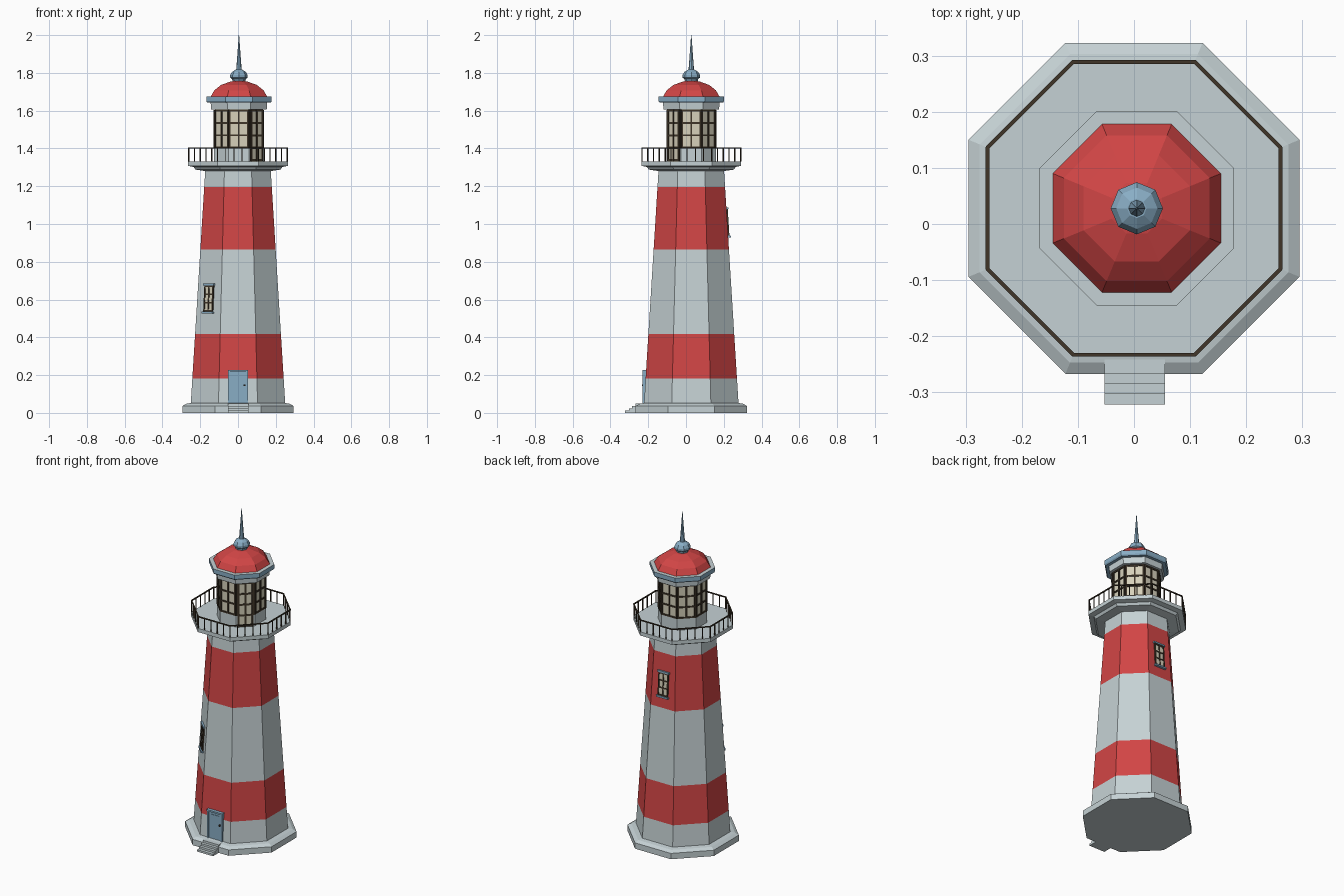
import bpy, bmesh, math
from mathutils import Matrix, Vector

if "Cube" in bpy.data.objects:
    bpy.data.objects.remove(bpy.data.objects["Cube"])

CY = 0.028                     # tower axis lies slightly behind the origin (steps in front)
TAN = math.tan(math.pi / 8)
BOT, TOP, Z0, Z1 = 0.250, 0.173, 0.05, 1.29   # tower taper


def material(name, col):
    m = bpy.data.materials.new(name)
    m.diffuse_color = (*col, 1)
    m.use_nodes = True
    m.node_tree.nodes["Principled BSDF"].inputs["Base Color"].default_value = m.diffuse_color
    return m


GREY = material("pale grey stone", (0.56, 0.64, 0.66))
RED = material("red paint", (0.64, 0.06, 0.06))
BLUE = material("blue grey metal", (0.25, 0.42, 0.56))
CREAM = material("cream glass", (0.68, 0.64, 0.50))
BROWN = material("dark brown frame", (0.05, 0.036, 0.022))
MATS = [GREY, RED, BLUE, CREAM, BROWN]


def finish(name, bm):
    bmesh.ops.recalc_face_normals(bm, faces=bm.faces)
    me = bpy.data.meshes.new(name)
    bm.to_mesh(me)
    bm.free()
    for m in MATS:
        me.materials.append(m)
    ob = bpy.data.objects.new(name, me)
    bpy.context.collection.objects.link(ob)
    return ob


def octagon(name, profile, rule, cx=0.0, turn=0.5):
    """Stack of octagons from (apothem, z) pairs; rule(face centre, normal) gives the colour."""
    bm = bmesh.new()
    rings = []
    for ap, z in profile:
        r = ap / math.cos(math.pi / 8)
        rings.append([bm.verts.new((cx + r * math.cos((i + turn) * math.pi / 4),
                                    CY + r * math.sin((i + turn) * math.pi / 4), z)) for i in range(8)])
    for a, b in zip(rings, rings[1:]):
        for i in range(8):
            j = (i + 1) % 8
            bm.faces.new((a[i], a[j], b[j], b[i]))
    bm.faces.new(rings[0][::-1])
    bm.faces.new(rings[-1])
    bmesh.ops.recalc_face_normals(bm, faces=bm.faces)
    for f in bm.faces:
        c = rule(f.calc_center_median(), f.normal) if callable(rule) else rule
        f.material_index = MATS.index(c)
    return finish(name, bm)


def wall(angle, apothem, z=0.0, tilt=0.0, cx=0.0):
    """Frame on a wall facing the given angle: x right, -y outward, z up."""
    return (Matrix.Translation((cx, CY, 0)) @ Matrix.Rotation(math.radians(angle + 90), 4, 'Z')
            @ Matrix.Translation((0, -apothem, z)) @ Matrix.Rotation(-tilt, 4, 'X'))


def boxes(name, items):
    """One object out of many boxes: (matrix, centre, size, material)."""
    bm = bmesh.new()
    for mat, c, s, m in items:
        r = bmesh.ops.create_cube(bm, size=1, matrix=mat @ Matrix.Translation(c)
                                  @ Matrix.Diagonal((*s, 1)))
        for f in {f for v in r["verts"] for f in v.link_faces}:
            f.material_index = MATS.index(m)
    return finish(name, bm)


def grid(M, w, z0, z1, cols, rows, bar, depth):
    """Frame bars over a glazed panel."""
    out = []
    for i in range(cols + 1):
        out.append((M, (-w / 2 + w * i / cols, 0, (z0 + z1) / 2), (bar, depth, z1 - z0 + bar), BROWN))
    for k in range(rows + 1):
        out.append((M, (0, 0, z0 + (z1 - z0) * k / rows), (w + bar, depth * 0.9, bar), BROWN))
    return out


# Plinth
octagon("plinth", [(0.295, 0), (0.295, 0.036), (0.275, 0.048), (0.24, 0.054)], GREY)

# Tapered tower with red stripes
levels = [Z0 - 0.01, 0.183, 0.417, 0.865, 1.195, Z1]
octagon("tower", [(BOT + (TOP - BOT) * (z - Z0) / (Z1 - Z0), z) for z in levels],
        lambda c, n: RED if abs(n.z) < 0.5 and (0.183 < c.z < 0.417 or 0.865 < c.z < 1.195) else GREY)

# Entrance steps
I = Matrix()
boxes("steps", [(I, (0.001, (y - 0.225) / 2, h / 2), (0.108, -0.225 - y, h), GREY)
                for y, h in ((-0.322, 0.012), (-0.303, 0.024), (-0.285, 0.036), (-0.267, 0.049))])

# Entrance door with frame, top panel and handle
D = Matrix.Translation((0, -0.215, 0))
boxes("front_door", [
    (D, (0, 0.005, 0.135), (0.090, 0.026, 0.172), BLUE),
    (D, (-0.047, 0, 0.135), (0.010, 0.028, 0.172), BLUE),
    (D, (0.047, 0, 0.135), (0.010, 0.028, 0.172), BLUE),
    (D, (0, 0, 0.221), (0.108, 0.032, 0.010), BLUE),
    (D, (0, -0.008, 0.190), (0.056, 0.006, 0.024), BLUE),
    (D, (0.034, -0.012, 0.147), (0.009, 0.012, 0.009), BROWN)])

# Tower windows, lying against the sloping wall
slope = math.atan((BOT - TOP) / (Z1 - Z0))
for name, ang, z in (("front_left_window", 225, 0.605), ("back_window", 90, 1.008)):
    M = wall(ang, BOT + (TOP - BOT) * (z - Z0) / (Z1 - Z0), z, slope)
    boxes(name, [(M, (0, 0, 0), (0.062, 0.008, 0.135), CREAM),
                 (M, (0, -0.003, 0.075), (0.078, 0.016, 0.010), BLUE),
                 (M, (0, -0.004, -0.075), (0.078, 0.020, 0.010), BLUE)]
          + grid(M, 0.060, -0.066, 0.066, 2, 3, 0.008, 0.014))

# Gallery deck
octagon("gallery", [(0.172, 1.280), (0.225, 1.288), (0.235, 1.302), (0.264, 1.308), (0.264, 1.331)], GREY)

# Gallery railing
rail = []
side = 2 * 0.261 * TAN
for k in range(8):
    M = wall(45 * k, 0.261)
    rail.append((M, (0, 0, 1.402), (side + 0.002, 0.007, 0.006), BROWN))
    for i in range(5):
        rail.append((M, (-side / 2 + side * i / 5, 0, 1.366), (0.005, 0.005, 0.072), BROWN))
boxes("gallery_railing", rail)

# Lantern room: stone foot below, glass above
LX = 0.004
octagon("lantern_room", [(0.130, 1.325), (0.130, 1.400), (0.127, 1.400), (0.127, 1.610)],
        lambda c, n: CREAM if c.z > 1.45 else GREY, LX)

# Lantern glazing bars; the front right side is a glazed door reaching the deck
bars = []
w = 2 * 0.128 * TAN
for k in range(8):
    M = wall(45 * k, 0.128, cx=LX)
    bars += grid(M, w - 0.010, 1.405, 1.600, 2, 3, 0.009, 0.009)
M = wall(-45, 0.131, cx=LX)
bars.append((M, (0, 0, 1.466), (0.080, 0.006, 0.268), CREAM))
bars += grid(M, 0.080, 1.338, 1.600, 2, 4, 0.011, 0.012)
boxes("lantern_frames", bars)

# Eaves: grey collar and blue rim with grey top
RX = 0.005
octagon("roof_collar", [(0.147, 1.605), (0.150, 1.645)], GREY, RX)
octagon("roof_rim", [(0.168, 1.642), (0.173, 1.650), (0.173, 1.674)],
        lambda c, n: GREY if n.z > 0.9 else BLUE, RX)

# Faceted dome
octagon("dome", [(0.151, 1.672), (0.145, 1.682), (0.130, 1.708), (0.095, 1.736), (0.045, 1.754), (0.01, 1.760)],
        RED, RX)

# Finial knob and spire
octagon("finial_knob", [(0.030, 1.750), (0.034, 1.768), (0.043, 1.775), (0.043, 1.788), (0.034, 1.805), (0.016, 1.817)],
        BLUE, RX, 0)
octagon("spire", [(0.014, 1.810), (0.009, 1.880), (0.001, 2.0)], BLUE, RX, 0)
